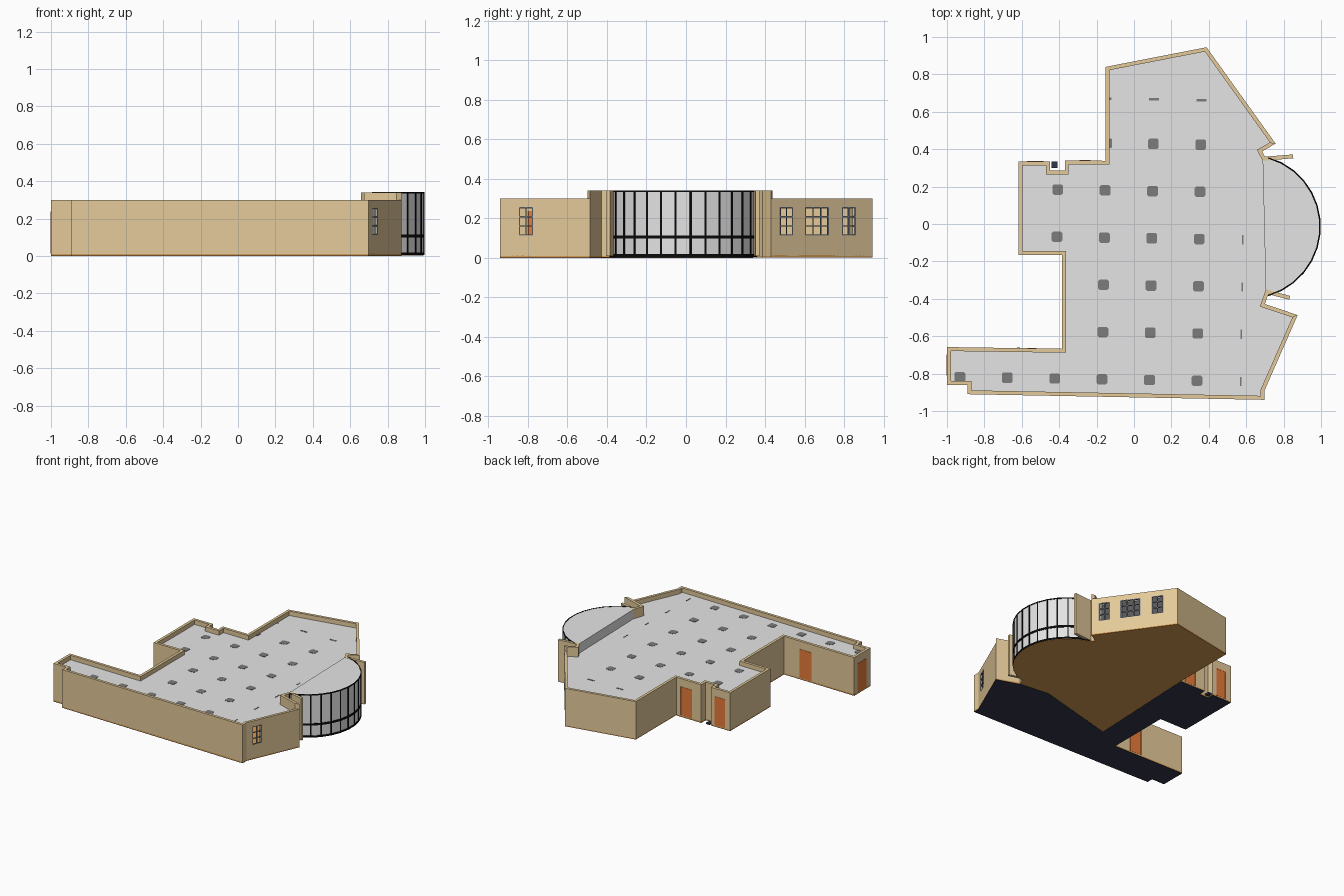
import bpy, bmesh, math
from mathutils import Vector

if "Cube" in bpy.data.objects:
    bpy.data.objects.remove(bpy.data.objects["Cube"])

def material(name, r, g, b):
    lin = [(c / 255 / 12.92 if c < 11 else ((c / 255 + 0.055) / 1.055) ** 2.4) for c in (r, g, b)]
    m = bpy.data.materials.new(name)
    m.diffuse_color = (*lin, 1)
    m.use_nodes = True
    m.node_tree.nodes["Principled BSDF"].inputs["Base Color"].default_value = m.diffuse_color
    return m

TAN = material("tan wall", 228, 202, 154)
GREY = material("light grey", 229, 229, 229)
DARK = material("column grey", 124, 124, 124)
BLACK = material("black metal", 10, 10, 10)
BROWN = material("brown floor", 214, 155, 82)
NAVY = material("navy base", 50, 54, 74)
ORANGE = material("orange door", 232, 124, 58)
FRAME = material("window frame grey", 128, 134, 146)

def prisms(name, parts, mat):
    """One object from a list of (footprint, z0, z1)."""
    bm = bmesh.new()
    for pts, z0, z1 in parts:
        lo = [bm.verts.new((p[0], p[1], z0)) for p in pts]
        hi = [bm.verts.new((p[0], p[1], z1)) for p in pts]
        bm.faces.new(lo[::-1])
        bm.faces.new(hi)
        n = len(pts)
        for i in range(n):
            j = (i + 1) % n
            bm.faces.new((lo[i], lo[j], hi[j], hi[i]))
    bmesh.ops.recalc_face_normals(bm, faces=bm.faces[:])
    me = bpy.data.meshes.new(name)
    bm.to_mesh(me)
    bm.free()
    me.materials.append(mat)
    ob = bpy.data.objects.new(name, me)
    bpy.context.collection.objects.link(ob)
    return ob

# Outer wall line, counter-clockwise from the north fin to the south fin
OUT = [Vector(p) for p in [
    (.85, .372), (.70, .36), (.685, .388), (.757, .43), (.388, .945), (-.152, .84),
    (-.152, .338), (-.37, .34), (-.37, .285), (-.45, .285), (-.45, .335), (-.618, .335),
    (-.618, -.165), (-.385, -.165), (-.385, -.667), (-1, -.658), (-1, -.86), (-.89, -.86),
    (-.89, -.91), (.698, -.94), (.698, -.89), (.875, -.487), (.70, -.428), (.718, -.375), (.83, -.405)]]
T, TOP, TALL, ROOF = .021, .30, .34, .265

def normal(a, b):
    d = (b - a).normalized()
    return Vector((-d.y, d.x))

# Mitred inner line
INN = []
for i, p in enumerate(OUT):
    ns = []
    if i > 0:
        ns.append(normal(OUT[i - 1], p))
    if i < len(OUT) - 1:
        ns.append(normal(p, OUT[i + 1]))
    m = sum(ns, Vector((0, 0))).normalized()
    INN.append(p + m * T / max(.4, m.dot(ns[0])))

def strip(i, t0, t1, d0=0.0, d1=1.0):
    """Footprint of part of wall i: t along it, d through its thickness."""
    a, b, c, d = OUT[i], OUT[i + 1], INN[i], INN[i + 1]
    def at(t, k):
        return a.lerp(b, t).lerp(c.lerp(d, t), k)
    return [at(t0, d0), at(t1, d0), at(t1, d1), at(t0, d1)]

# Walls with open windows: wall index -> (start, end, columns)
WIN = {3: [(.085, .215, 2), (.335, .57, 3), (.70, .835, 2)], 20: [(.11, .29, 2)]}
WZ0, WZ1, B = .112, .257, .006
walls, frames = [], []
for i in range(len(OUT) - 1):
    top = TALL if i in (0, 1, 2, 21, 22, 23) else TOP
    t = 0
    for t0, t1, cols in WIN.get(i, []):
        walls += [(strip(i, t, t0), .01, top), (strip(i, t0, t1), .01, WZ0), (strip(i, t0, t1), WZ1, top)]
        t = t1
        w = B / (OUT[i + 1] - OUT[i]).length
        for k in range(cols + 1):
            s = t0 + (t1 - t0 - w) * k / cols
            frames.append((strip(i, s, s + w, .0, .3), WZ0, WZ1))
        for k in range(4):
            z = WZ0 + (WZ1 - WZ0 - B) * k / 3
            frames.append((strip(i, t0, t1, .02, .28), z, z + B))
    walls.append((strip(i, t, 1), .01, top))
prisms("outer_walls", walls, TAN)
prisms("window_frames", frames, FRAME)

# Doors: (wall, start, end), leaf and surround show on both sides of the wall
leaves = []
for i, t0, t1 in [(6, .18, .63), (10, .2, .73), (14, .22, .39), (15, .2, .75)]:
    w = .008 / (OUT[i + 1] - OUT[i]).length
    leaves += [(strip(i, t0, t1, -.04, 1.04), .012, .23),
               (strip(i, t0, t0 + w, -.1, 1.1), .012, .237), (strip(i, t1 - w, t1, -.1, 1.1), .012, .237),
               (strip(i, t0 + w, t1 - w, -.1, 1.1), .229, .237)]
prisms("doors", leaves, ORANGE)

# Curved glass bay
C, R, N, SPAN = Vector((.612, -.014)), .383, 13, math.radians(148)

def arc(r):
    return [C + r * Vector((math.cos(a), math.sin(a)))
            for a in (-SPAN / 2 + SPAN * k / N for k in range(N + 1))]

def band(r0, r1, z0, z1):
    o, n = arc(r1), arc(r0)
    return [((n[k], o[k], o[k + 1], n[k + 1]), z0, z1) for k in range(N)]

prisms("bay_glass", band(R - .006, R, .01, .335), GREY)
prisms("bay_rails", band(R - .006, R + .003, .004, .018) + band(R - .008, R + .004, .098, .114)
       + band(R - .004, R + .003, .333, .341), BLACK)
posts = []
for p in arc(R):
    d = (p - C).normalized()
    s = Vector((-d.y, d.x)) * .005
    posts.append(([p - s - d * .004, p - s + d * .003, p + s + d * .003, p + s - d * .004], .005, .34))
prisms("bay_mullions", posts, BLACK)
chord = [INN[1], INN[-2]]
prisms("bay_roof", [(arc(R - .003) + chord, .325, .339)], GREY)
prisms("bay_roof_step", [([INN[-2], INN[1], INN[1] + Vector((.008, 0)), INN[-2] + Vector((.008, 0))],
                          .25, .339)], GREY)

# Roof, floor slab and the dark base under the front and left wings
prisms("main_roof", [(INN[1:-1], .25, ROOF)], GREY)
prisms("floor_slab", [(OUT[1:-1] + arc(R), .002, .013)], BROWN)
prisms("dark_base", [(OUT[6:23] + [Vector((.46, -.40)), Vector((-.19, -.57))], 0, .003)], NAVY)
prisms("notch_sill", [([(-.44, .30), (-.41, .30), (-.41, .335), (-.44, .335)], 0, .012)], NAVY)

# Column grid, flat heads just breaking through the roof
def head(x, y, w, h):
    c = min(w, h) * .15
    w, h = w / 2, h / 2
    return ([(x - w + c, y - h), (x + w - c, y - h), (x + w, y - h + c), (x + w, y + h - c),
             (x + w - c, y + h), (x - w + c, y + h), (x - w, y + h - c), (x - w, y - h + c)],
            ROOF - .004, ROOF + .002)

ROWS = {2: (-1, 1), 1: (-1, 1), 0: (-2, 1), -1: (-2, 2), -2: (-1, 2), -3: (-1, 2), -4: (-4, 2)}
cols = []
for r, (c0, c1) in ROWS.items():
    for c in range(c0, c1 + 1):
        x, y = .099 + .2535 * c + .004 * r, .176 - .004 * c + .2525 * r
        if r == 2:
            cols.append(head(x, y - .015, .055, .014) if c >= 0 else head(-.126, y - .015, .014, .014))
        elif r == 1 and c == -1:
            cols.append(head(-.127, y, .018, .05))
        elif c == 2:
            cols.append(head(x - .02, y, .008, .05))
        else:
            cols.append(head(x, y, .058, .056))
prisms("column_heads", cols, DARK)
